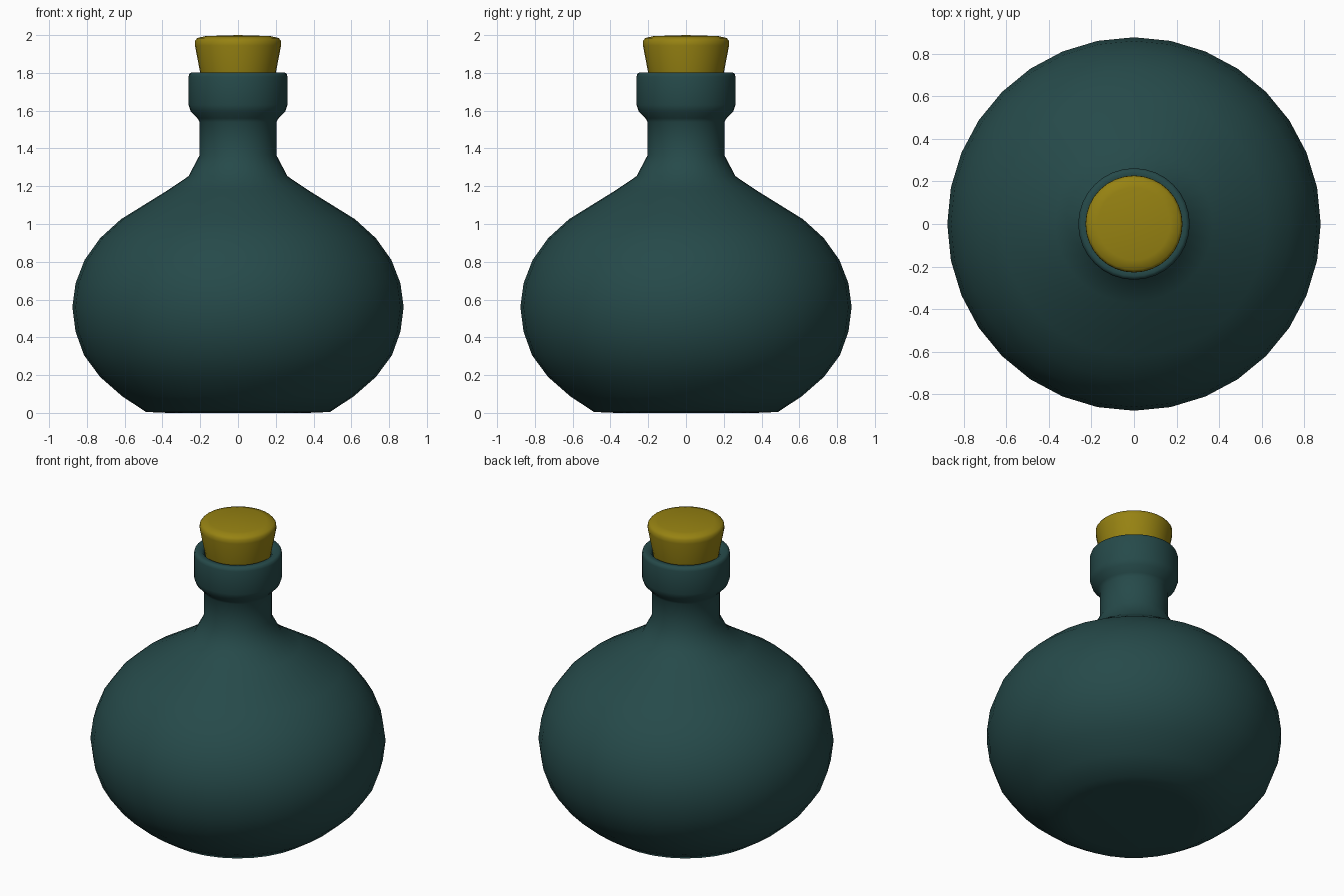
import bpy, bmesh, math

if "Cube" in bpy.data.objects:
    bpy.data.objects.remove(bpy.data.objects["Cube"])


def material(name, rgb):
    m = bpy.data.materials.new(name)
    m.diffuse_color = (*rgb, 1.0)
    m.use_nodes = True
    m.node_tree.nodes["Principled BSDF"].inputs["Base Color"].default_value = m.diffuse_color
    return m


def lathe(name, profile, mat, segments=32, sharp=50):
    """Revolve (radius, z) points around z; points with radius 0 become poles."""
    bm = bmesh.new()
    rings = []
    for r, z in profile:
        if r == 0:
            rings.append([bm.verts.new((0, 0, z))] * segments)
        else:
            rings.append([bm.verts.new((r * math.cos(2 * math.pi * i / segments),
                                        r * math.sin(2 * math.pi * i / segments), z))
                          for i in range(segments)])
    for low, high in zip(rings, rings[1:]):
        for i in range(segments):
            j = (i + 1) % segments
            corners = dict.fromkeys((low[i], low[j], high[j], high[i]))
            bm.faces.new(list(corners))
    bmesh.ops.recalc_face_normals(bm, faces=bm.faces)
    mesh = bpy.data.meshes.new(name)
    bm.to_mesh(mesh)
    bm.free()
    mesh.materials.append(mat)
    obj = bpy.data.objects.new(name, mesh)
    bpy.context.collection.objects.link(obj)
    bpy.ops.object.select_all(action='DESELECT')
    obj.select_set(True)
    bpy.context.view_layer.objects.active = obj
    bpy.ops.object.shade_smooth_by_angle(angle=math.radians(sharp))
    return obj


glass = material("dark teal glass", (0.019, 0.068, 0.068))
cork = material("ochre cork", (0.305, 0.223, 0.006))

# Bottle: base, round belly, shoulder, neck and thick lip
lathe("bottle", [
    (0, 0.0), (0.37, 0.0), (0.487, 0.005),
    (0.612, 0.087), (0.73, 0.19), (0.815, 0.305), (0.86, 0.43), (0.877, 0.56),
    (0.86, 0.686), (0.812, 0.81), (0.73, 0.925), (0.62, 1.025),
    (0.37, 1.18), (0.262, 1.253), (0.203, 1.365),
    (0.203, 1.54), (0.215, 1.56), (0.25, 1.595), (0.262, 1.63),
    (0.262, 1.78), (0.257, 1.797), (0.245, 1.803),
    (0.215, 1.80), (0.20, 1.785), (0.19, 1.70), (0, 1.70)], glass)

# Stopper: tapered plug with a rounded, slightly domed top
lathe("stopper", [
    (0, 1.705), (0.183, 1.705), (0.2, 1.80), (0.228, 1.945),
    (0.227, 1.97), (0.215, 1.985), (0.17, 1.995), (0, 2.0)], cork)
